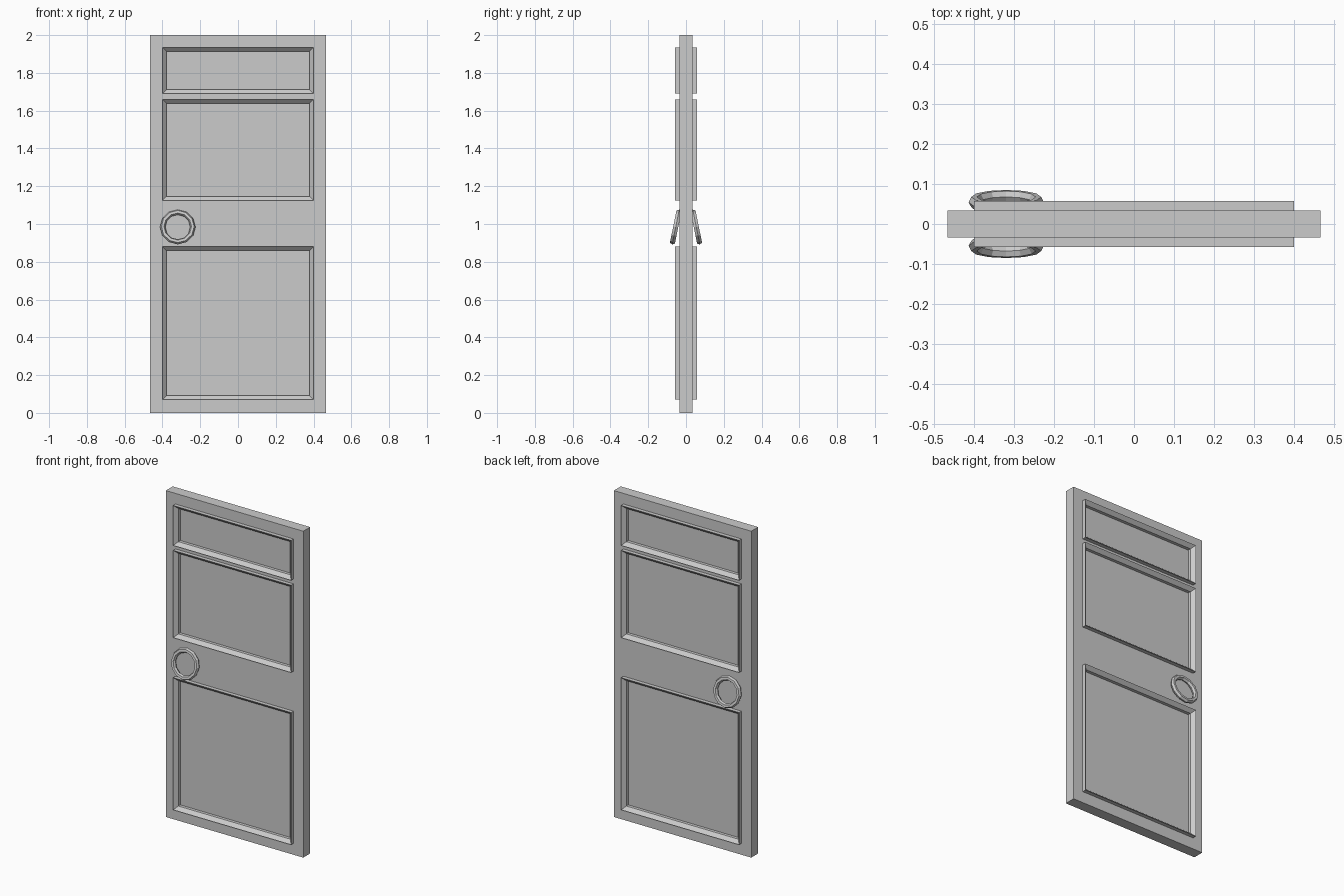
import bpy, bmesh
from math import radians, pi, cos, sin
from mathutils import Matrix, Vector

cube = bpy.data.objects.get("Cube")
if cube:
    bpy.data.objects.remove(cube, do_unlink=True)

# One plain grey for the whole door
GREY = (0.6, 0.6, 0.6, 1)
grey = bpy.data.materials.new("plain grey")
grey.use_nodes = True
grey.diffuse_color = GREY
grey.node_tree.nodes["Principled BSDF"].inputs["Base Color"].default_value = GREY

HALF_W, HEIGHT, HALF_T = 0.466, 2.0, 0.0335
PANEL_W = 0.4          # outer half width of the mouldings
INSET = 0.021          # width of the mouldings
RECESS = 0.0165        # depth of the sunken panels
PANELS = {"lower": (0.07, 0.88), "middle": (1.125, 1.66), "upper": (1.69, 1.935)}


def make_object(name, bm):
    bmesh.ops.recalc_face_normals(bm, faces=bm.faces)
    mesh = bpy.data.meshes.new(name)
    bm.to_mesh(mesh)
    bm.free()
    mesh.materials.append(grey)
    obj = bpy.data.objects.new(name, mesh)
    bpy.context.collection.objects.link(obj)
    return obj


def sweep_loops(bm, loops):
    """Join closed loops of points into a closed tube."""
    rings = [[bm.verts.new(p) for p in loop] for loop in loops]
    for i, a in enumerate(rings):
        b = rings[(i + 1) % len(rings)]
        n = len(a)
        for j in range(n):
            k = (j + 1) % n
            bm.faces.new((a[j], a[k], b[k], b[j]))


def door_slab():
    """Slab cut along the panel edges, with the panels sunk on both faces."""
    bm = bmesh.new()
    bmesh.ops.create_cube(bm, size=1)
    bm.transform(Matrix.Translation((0, 0, HEIGHT / 2))
                 @ Matrix.Diagonal((2 * HALF_W, 2 * HALF_T, HEIGHT, 1)))
    openings = [(lo + INSET, hi - INSET) for lo, hi in PANELS.values()]
    half = PANEL_W - INSET
    cuts = [((0, 0, z), (0, 0, 1)) for pair in openings for z in pair]
    cuts += [((x, 0, 0), (1, 0, 0)) for x in (-half, half)]
    for point, normal in cuts:
        bmesh.ops.bisect_plane(bm, geom=bm.verts[:] + bm.edges[:] + bm.faces[:],
                               plane_co=point, plane_no=normal)
    bm.normal_update()
    sunk = []
    for f in bm.faces:
        c = f.calc_center_median()
        if (abs(f.normal.y) > 0.9 and abs(c.x) < half
                and any(lo < c.z < hi for lo, hi in openings)):
            sunk.append(f)
    for f in sunk:
        inward = f.normal * -RECESS
        new = bmesh.ops.extrude_face_region(bm, geom=[f])["geom"]
        verts = [g for g in new if isinstance(g, bmesh.types.BMVert)]
        bmesh.ops.translate(bm, verts=verts, vec=inward)
    # the extrusion may keep the starting face as a lid
    bmesh.ops.delete(bm, geom=[f for f in sunk if f.is_valid], context='FACES_ONLY')
    return make_object("door_slab", bm)


def moulding(name, z0, z1, side):
    """Mitred frame with a high outer edge sloping down to the sunken panel."""
    profile = [(0, 0.03), (0, 0.057), (INSET, 0.036), (INSET, 0.03)]
    loops = []
    for inset, y in profile:
        x, lo, hi = PANEL_W - inset, z0 + inset, z1 - inset
        loops.append([(-x, side * y, lo), (x, side * y, lo),
                      (x, side * y, hi), (-x, side * y, hi)])
    bm = bmesh.new()
    sweep_loops(bm, loops)
    return make_object(name, bm)


def pull_ring(name, side, major=0.08, width=0.014, depth=0.0155,
              segments=12, sides=6):
    """Faceted ring hanging from the door, its foot tilted outward."""
    loops = []
    for i in range(sides):
        a = 2 * pi * i / sides
        point = Vector((major + width * cos(a), depth * sin(a), 0))
        loops.append([Matrix.Rotation(2 * pi * j / segments, 3, 'Y') @ point
                      for j in range(segments)])
    bm = bmesh.new()
    sweep_loops(bm, loops)
    bm.transform(Matrix.Translation((-0.319, side * 0.0545, 0.984))
                 @ Matrix.Rotation(radians(11.5) * side, 4, 'X'))
    return make_object(name, bm)


# Slab, then mouldings and ring handles on both faces
door_slab()
for face, side in (("front", -1), ("back", 1)):
    for level, (z0, z1) in PANELS.items():
        moulding(f"{face}_{level}_moulding", z0, z1, side)
    pull_ring(f"{face}_pull_ring", side)
